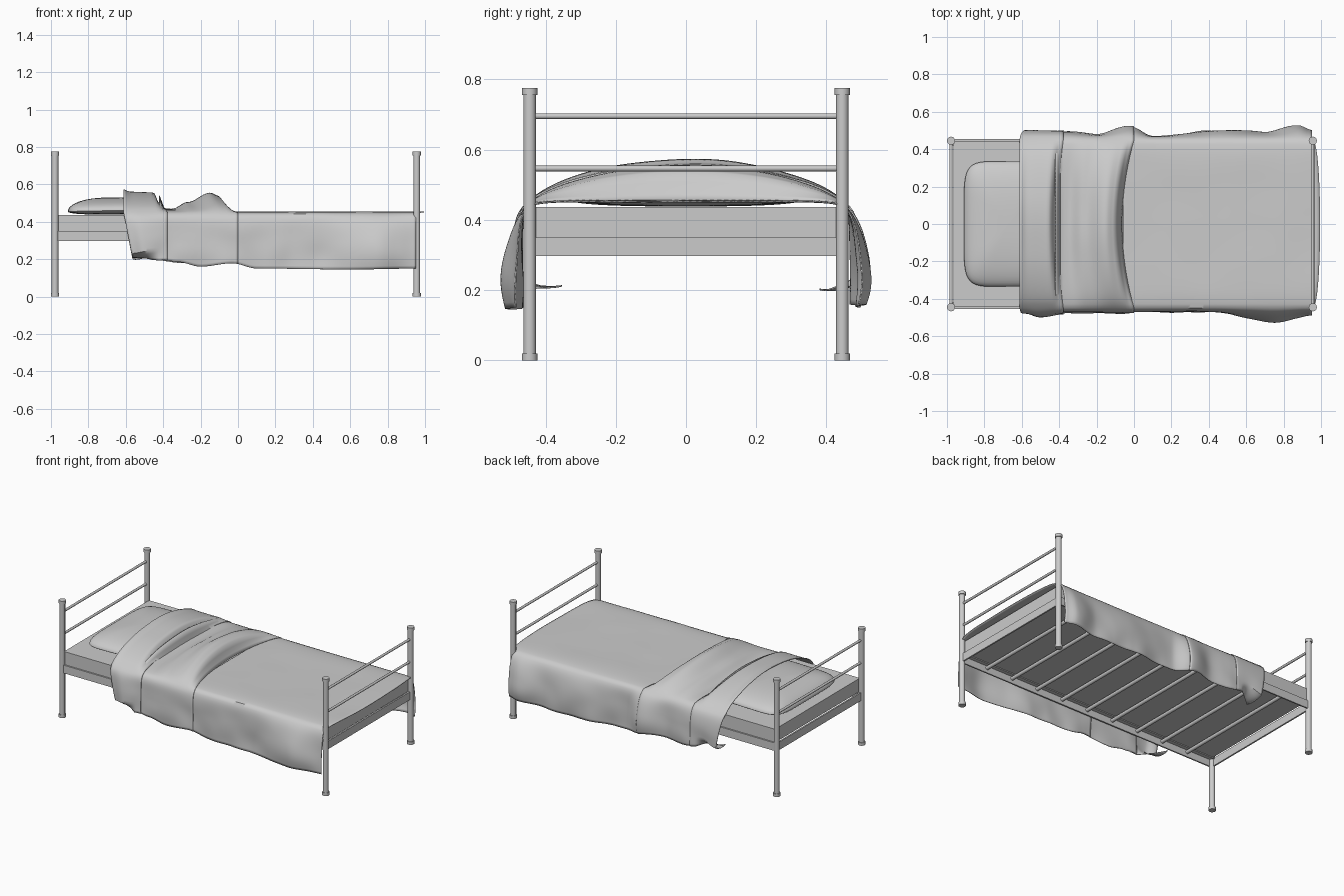
import bpy, bmesh, math
from mathutils import Vector, noise

if "Cube" in bpy.data.objects:
    bpy.data.objects.remove(bpy.data.objects["Cube"])

HEAD_X, FOOT_X, POST_Y = -0.978, 0.956, 0.445


def finish(name, bm, smooth=True):
    me = bpy.data.meshes.new(name)
    bmesh.ops.recalc_face_normals(bm, faces=bm.faces)
    bm.to_mesh(me)
    bm.free()
    ob = bpy.data.objects.new(name, me)
    bpy.context.collection.objects.link(ob)
    if smooth:
        bpy.ops.object.select_all(action='DESELECT')
        ob.select_set(True)
        bpy.context.view_layer.objects.active = ob
        bpy.ops.object.shade_smooth_by_angle(angle=math.radians(45))
    return ob


def tube(bm, p, q, r, sides=16):
    p, q = Vector(p), Vector(q)
    d = q - p
    m = d.to_track_quat('Z', 'Y').to_matrix().to_4x4()
    m.translation = (p + q) / 2
    bmesh.ops.create_cone(bm, cap_ends=True, segments=sides, radius1=r,
                          radius2=r, depth=d.length, matrix=m)


def box(bm, lo, hi):
    vs = bmesh.ops.create_cube(bm, size=1)['verts']
    for v in vs:
        v.co = Vector([lo[i] + (v.co[i] + 0.5) * (hi[i] - lo[i]) for i in range(3)])


def interp(x, pts):
    """Smooth interpolation through (x, value) points."""
    if x <= pts[0][0]:
        return pts[0][1]
    for (a, p), (b, q) in zip(pts, pts[1:]):
        if x <= b:
            t = (x - a) / (b - a)
            return p + (q - p) * t * t * (3 - 2 * t)
    return pts[-1][1]


# Posts with end caps, and the cross bars at head and foot
for label, x in (("head", HEAD_X), ("foot", FOOT_X)):
    for side, y in (("front", -POST_Y), ("back", POST_Y)):
        bm = bmesh.new()
        tube(bm, (x, y, 0.003), (x, y, 0.77), 0.018)
        tube(bm, (x, y, 0), (x, y, 0.02), 0.022)
        tube(bm, (x, y, 0.755), (x, y, 0.775), 0.022)
        finish(f"{label}_{side}_post", bm)
    bm = bmesh.new()
    for z in (0.546, 0.695):
        tube(bm, (x, -POST_Y, z), (x, POST_Y, z), 0.008)
    finish(f"{label}_bars", bm)

# Angle-iron frame: upright plate and inner flange on each side
bm = bmesh.new()
for s in (-1, 1):
    ys = sorted((s * 0.446, s * 0.455))
    box(bm, (HEAD_X, ys[0], 0.297), (FOOT_X, ys[1], 0.35))
    ys = sorted((s * 0.42, s * 0.455))
    box(bm, (HEAD_X, ys[0], 0.342), (FOOT_X, ys[1], 0.35))
for x, s in ((HEAD_X, 1), (FOOT_X, -1)):
    xs = sorted((x - s * 0.006, x + s * 0.004))
    box(bm, (xs[0], -POST_Y, 0.297), (xs[1], POST_Y, 0.35))
finish("bed_frame", bm, False)

# Round slats under the mattress
bm = bmesh.new()
for i in range(1, 10):
    x = HEAD_X + (FOOT_X - HEAD_X) * i / 10
    tube(bm, (x, -0.445, 0.328), (x, 0.445, 0.328), 0.012, 12)
finish("slats", bm)

# Mattress
bm = bmesh.new()
box(bm, (-0.965, -0.445, 0.348), (0.948, 0.445, 0.436))
finish("mattress", bm, False)


# Pillow: squared-off ellipsoid
def spow(v, e):
    return math.copysign(abs(v) ** e, v)


bm = bmesh.new()
bmesh.ops.create_uvsphere(bm, u_segments=64, v_segments=24, radius=1)
for v in bm.verts:
    c = v.co.copy()
    r = min(1, math.hypot(c.x, c.y))
    a = math.atan2(c.y, c.x)
    rr = r ** 0.8
    x = -0.67 + 0.24 * rr * spow(math.cos(a), 0.35)
    y = 0.335 * rr * spow(math.sin(a), 0.35)
    z = 0.46 + (0.07 * c.z if c.z > 0 else 0.022 * c.z)
    v.co = (x, y, z + 0.02 * (x + 0.67) * r)
finish("pillow", bm)

# Cloth layers: lengthwise height profile, side drop, flare and curl
RISE = [(-0.62, 0.105), (-0.57, 0.092), (-0.43, 0.088), (-0.385, 0.012), (-0.34, 0.01),
        (-0.24, 0.045), (-0.1, 0.092), (-0.05, 0.078), (0.0, 0.0)]
DROP_FRONT = [(-0.61, 0.17), (-0.5, 0.185), (-0.4, 0.195), (-0.32, 0.185), (-0.2, 0.16),
              (-0.03, 0.178), (0.1, 0.15), (0.6, 0.145), (0.95, 0.15)]
DROP_BACK = [(-0.61, 0.16), (-0.48, 0.2), (-0.3, 0.18), (-0.1, 0.19), (0.1, 0.16),
             (0.6, 0.15), (0.95, 0.16)]
FLARE_FRONT = [(-0.6, 0.0), (-0.53, 0.02), (-0.35, 0.0), (0.4, 0.0), (0.75, 0.055), (0.95, 0.015)]
FLARE_BACK = [(-0.6, 0.025), (-0.35, 0.02), (-0.2, 0.005), (-0.02, 0.05), (0.1, 0.0),
              (0.5, 0.035), (0.7, 0.02), (0.88, 0.055), (0.95, 0.03)]


def cloth(name, x0, x1, lift, rise, slant=0.0, bow=0.0, curl=0.0, foot=0.0):
    bm = bmesh.new()
    nu, nv = max(16, int((x1 - x0) * 70)), 80
    rows = []
    for i in range(nu + 1):
        u = i / nu
        row = []
        for j in range(nv + 1):
            s = 2 * j / nv - 1
            t, sg = abs(s), (1 if s > 0 else -1)
            px = x0 + (x1 - x0) * u
            y = min(t / 0.55, 1) * 0.448
            dome = max(0, 1 - (y / 0.448) ** 2)
            z = 0.452 + lift - 0.012 * (y / 0.448) ** 12
            z += (interp(px, RISE) * 1.05 * dome ** 0.85) if rise else 0
            z += 0.003 * noise.noise(Vector((px * 4, s * 4, 1)))
            x = px - bow * u * dome + foot * dome ** 0.4 * u ** 12
            if t > 0.55:
                k = (t - 0.55) / 0.45
                drop = interp(px, DROP_FRONT if sg < 0 else DROP_BACK)
                flare = interp(px, FLARE_FRONT if sg < 0 else FLARE_BACK)
                z += (drop - z) * k
                y += (0.02 + lift) * (1 - math.exp(-12 * k)) + flare * math.sin(k * 2.2)
                y += 0.012 * k * noise.noise(Vector((px * 7, k * 2, sg * 5)))
                x += slant * k * (1 - u)
                c = max(0, (k - 0.78) / 0.22)
                w = curl * max(0, 1 - 1.3 * u)
                y -= w * c
                z += 0.35 * w * c * c
            row.append(bm.verts.new((x, sg * y, z)))
        rows.append(row)
    for a, b in zip(rows, rows[1:]):
        for j in range(nv):
            bm.faces.new((a[j], b[j], b[j + 1], a[j + 1]))
    ob = finish(name, bm)
    m = ob.modifiers.new("thickness", 'SOLIDIFY')
    m.thickness, m.offset = 0.004, 0


cloth("blanket", -0.06, 0.952, 0.0, False, foot=0.043)
cloth("blanket_fold", -0.42, 0.0, 0.004, True, bow=0.065)
cloth("turned_down_sheet", -0.612, -0.378, 0.01, True, slant=0.055, bow=0.03, curl=0.12)
